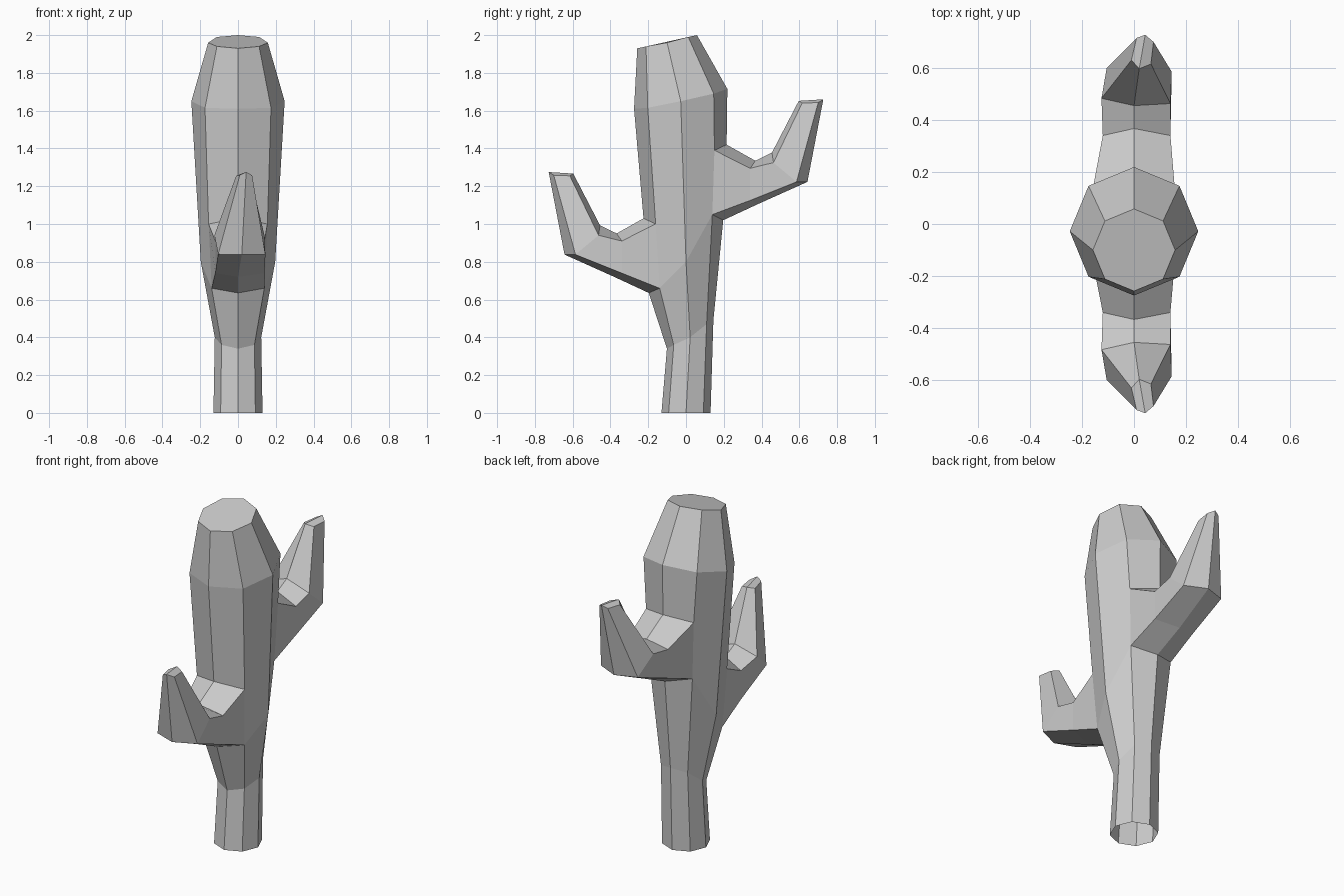
import bpy, bmesh, math

if "Cube" in bpy.data.objects:
    bpy.data.objects.remove(bpy.data.objects["Cube"])

bm = bmesh.new()


def ring(r, cy, zs):
    """Eight-sided tilted ring; zs gives heights from front round to back."""
    return [bm.verts.new((r * math.sin(k * math.pi / 4),
                          cy - r * math.cos(k * math.pi / 4),
                          zs[min(k, 8 - k)])) for k in range(8)]


def bridge(a, b, columns=range(8)):
    for k in columns:
        n = (k + 1) % len(a)
        bm.faces.new((a[k], a[n], b[n], b[k]))


# Trunk rings
base = ring(0.13, 0.0, [0] * 5)
waist = ring(0.123, 0.022, [0.34, 0.36, 0.40, 0.47, 0.49])
armpit = ring(0.197, 0.0, [0.635, 0.66, 0.80, 1.05, 1.02])
shoulder = ring(0.22, -0.005, [1.03, 1.00, 1.2, 1.39, 1.42])
crown = ring(0.247, -0.028, [1.61, 1.615, 1.65, 1.69, 1.715])
top = ring(0.158, -0.1, [1.93, 1.94, 1.96, 1.99, 2.0])

# Trunk walls, leaving the front and back openings for the arms
bridge(base, waist)
bridge(waist, armpit)
bridge(shoulder, crown, (7, 0, 3, 4))
for diag, side in ((1, 2), (3, 2), (5, 6), (7, 6)):
    bm.faces.new((armpit[side], armpit[diag], shoulder[diag], crown[diag], crown[side]))
bridge(crown, top)
bm.faces.new(top)
for k in (2, 6):
    bm.verts.remove(shoulder[k])

# Arm sections: underside left, middle, right, then upper side right, middle, left
ARM = [
    [(-0.12, 0.34, 0.74), (0, 0.38, 0.72), (0.14, 0.34, 0.74),
     (0.14, 0.34, 0.91), (0, 0.367, 0.95), (-0.12, 0.34, 0.91)],
    [(-0.105, 0.60, 0.84), (0.02, 0.643, 0.838), (0.145, 0.585, 0.838),
     (0.14, 0.463, 0.94), (0, 0.455, 0.993), (-0.125, 0.483, 0.94)],
    [(0.01, 0.715, 1.26), (0.043, 0.727, 1.275), (0.075, 0.70, 1.258),
     (0.065, 0.615, 1.255), (0.02, 0.597, 1.267), (-0.01, 0.63, 1.255)],
]

# Front arm (low) and back arm (high)
for (left, mid, right), sign, lift in (((7, 0, 1), -1, 0.0), ((5, 4, 3), 1, 0.385)):
    loop = [armpit[left], armpit[mid], armpit[right],
            shoulder[right], shoulder[mid], shoulder[left]]
    for section in ARM:
        nxt = [bm.verts.new((x, sign * y, z + lift)) for x, y, z in section]
        bridge(loop, nxt, range(6))
        loop = nxt
    bm.faces.new((loop[0], loop[1], loop[4], loop[5]))
    bm.faces.new((loop[1], loop[2], loop[3], loop[4]))

bmesh.ops.recalc_face_normals(bm, faces=bm.faces)
mesh = bpy.data.meshes.new("cactus")
bm.to_mesh(mesh)
bm.free()
bpy.context.collection.objects.link(bpy.data.objects.new("cactus", mesh))
